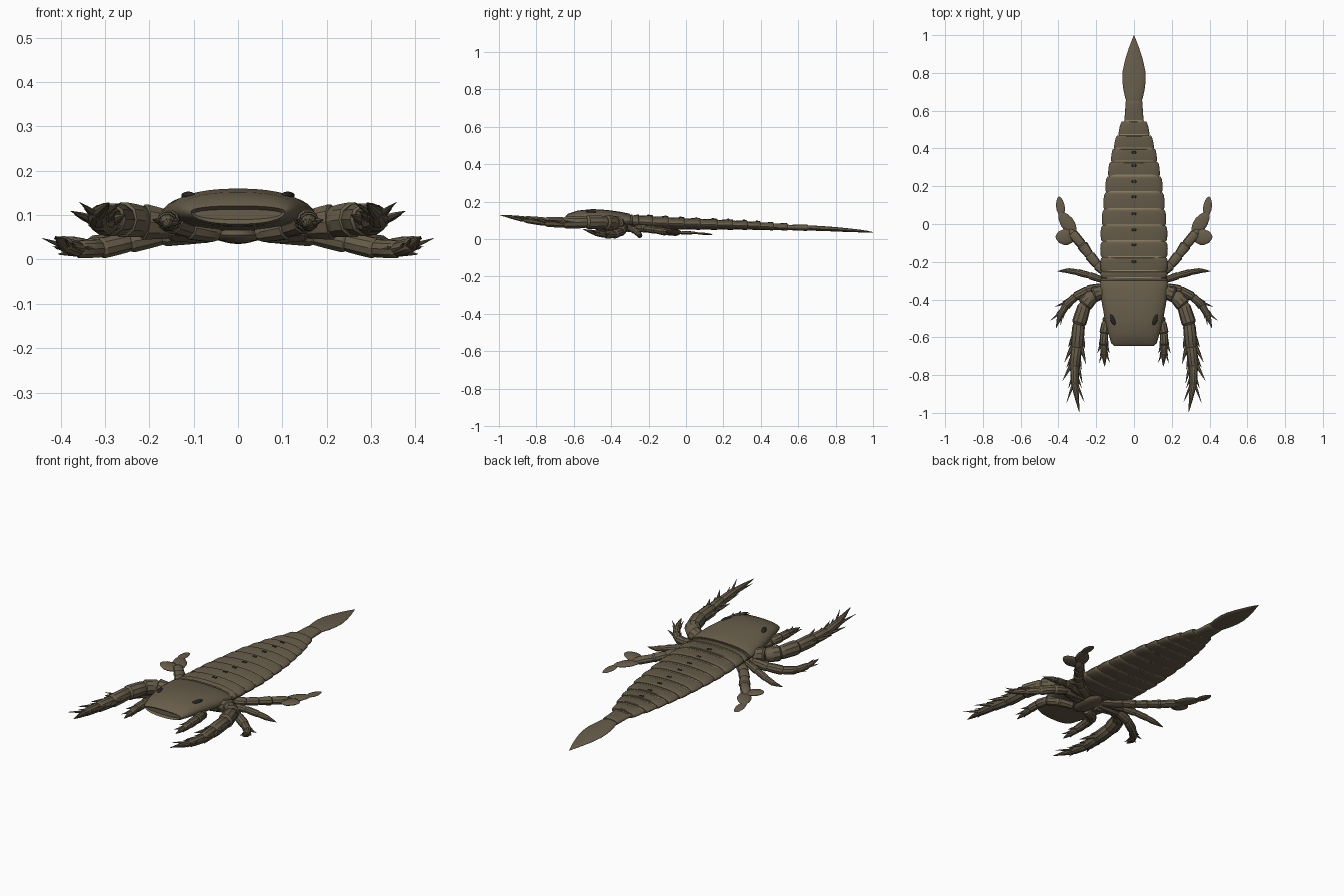
import bpy, bmesh, math
from mathutils import Vector, Matrix

if "Cube" in bpy.data.objects:
    bpy.data.objects.remove(bpy.data.objects["Cube"])


def material(name, rgb):
    m = bpy.data.materials.new(name)
    m.diffuse_color = (*rgb, 1)
    m.use_nodes = True
    m.node_tree.nodes["Principled BSDF"].inputs["Base Color"].default_value = m.diffuse_color
    return m


SHELL = material("shell", (0.135, 0.108, 0.068))
PALE = material("joint skin", (0.27, 0.22, 0.13))
DARK = material("dark", (0.02, 0.019, 0.017))


def finish(name, bm, mat, mirror=False, angle=35):
    bmesh.ops.recalc_face_normals(bm, faces=bm.faces)
    me = bpy.data.meshes.new(name)
    bm.to_mesh(me)
    bm.free()
    me.materials.append(mat)
    ob = bpy.data.objects.new(name, me)
    bpy.context.collection.objects.link(ob)
    if mirror:
        ob.modifiers.new("mirror", 'MIRROR')
    bpy.ops.object.select_all(action='DESELECT')
    bpy.context.view_layer.objects.active = ob
    ob.select_set(True)
    bpy.ops.object.shade_smooth_by_angle(angle=math.radians(angle))
    return ob


def loft(bm, rings):
    loops = [[bm.verts.new(p) for p in r] for r in rings]
    n = len(loops[0])
    for a, b in zip(loops, loops[1:]):
        for i in range(n):
            bm.faces.new((a[i], a[(i + 1) % n], b[(i + 1) % n], b[i]))
    bm.faces.new(loops[0])
    bm.faces.new(loops[-1])


def body_ring(y, hw, top, edge, bot, n=32, e=0.9):
    # flattened cross-section: domed back, shallower belly
    pts = []
    for i in range(n):
        a = 2 * math.pi * i / n
        c, s = math.cos(a), math.sin(a)
        x = hw * math.copysign(abs(c) ** e, c)
        h = (top - edge) if s > 0 else (edge - bot)
        pts.append((x, y, edge + h * math.copysign(abs(s) ** e, s)))
    return pts


def interp(y, table):
    for a, b in zip(table, table[1:]):
        if y <= b[0]:
            t = max(0, (y - a[0]) / (b[0] - a[0]))
            return [u + (v - u) * t for u, v in zip(a[1:], b[1:])]
    return table[-1][1:]


def tube(bm, p, q, prof, flat=1.0, n=10):
    # lathe-like limb piece from p to q; prof = (fraction, radius)
    p, q = Vector(p), Vector(q)
    d = q - p
    u = d.cross(Vector((0, 0, 1))).normalized()
    w = u.cross(d).normalized()
    loft(bm, [[p + d * t + u * r * math.cos(2 * math.pi * i / n)
               + w * r * flat * math.sin(2 * math.pi * i / n) for i in range(n)]
              for t, r in prof])


def spine(bm, p, d, r):
    tube(bm, p, Vector(p) + d, [(0, r), (0.5, r * 0.65), (1, 0.0006)], n=6)


def leg(name, pts, radii, spines_from=99, length=0.08, flat=1.0):
    bm = bmesh.new()
    pts = [Vector(p) for p in pts]
    for i in range(len(pts) - 1):
        p, q, r0, r1 = pts[i], pts[i + 1], radii[i], radii[i + 1]
        d = (q - p).normalized()
        if i == len(pts) - 2:
            tube(bm, p, q, [(-.05, r0 * .7), (.1, r0 * .9), (.5, r0 * .6), (1, .001)], flat)
        else:
            tube(bm, p, q, [(-.08, r0 * .7), (.1, r0 * .95), (.5, (r0 + r1) * .52),
                            (.92, r1 * 1.1), (1.04, r1 * .85)], flat)
        if spines_from <= i < len(pts) - 2:
            side = d.cross(Vector((0, 0, 1))).normalized()
            for s in (-1, 1):
                for t, k in ((.95, 1), (.55, .65)):
                    o = p.lerp(q, t) + side * s * r1 * .7
                    v = (d + side * s * .38 + Vector((0, 0, .15))).normalized()
                    spine(bm, o, v * length * k, r1 * .4)
    return finish(name, bm, SHELL, True, 30)


# head shield
bm = bmesh.new()
loft(bm, [body_ring(*r) for r in (
    (-.635, .098, .113, .104, .09), (-.645, .106, .121, .108, .08),
    (-.632, .12, .134, .11, .076), (-.58, .136, .152, .11, .073),
    (-.5, .155, .16, .107, .07), (-.42, .17, .155, .102, .065),
    (-.35, .177, .145, .098, .062), (-.305, .179, .136, .095, .06),
    (-.298, .174, .132, .095, .062))])
finish("head_shield", bm, SHELL)

# body outline: y, half width, top z, edge z, bottom z
BODY = [(-.31, .174, .13, .093, .057), (-.2, .178, .124, .088, .053), (-.05, .175, .114, .082, .051),
        (.08, .163, .108, .078, .05), (.2, .149, .103, .075, .05), (.3, .13, .097, .072, .05),
        (.4, .108, .09, .068, .048), (.5, .074, .083, .064, .047), (.56, .047, .077, .062, .046),
        (.66, .043, .072, .058, .044)]
EDGES = [-.302, -.285, -.25, -.175, -.09, -.005, .08, .17, .255, .33, .40, .47, .545, .655]
skin = bmesh.new()
for k, (y0, y1) in enumerate(zip(EDGES, EDGES[1:])):
    L = y1 - y0
    bm = bmesh.new()
    rings = []
    for t, sw, dz in ((.0, .97, -.004), (.12, 1.0, -.002), (.55, 1.01, .001),
                      (.8, 1.0, .003), (.92, .975, .003), (.97, .94, 0)):
        y = y0 + L * t
        hw, top, ed, bot = interp(y0 + L * t * .6, BODY)
        rings.append(body_ring(y, hw * sw, top + dz, ed, bot - dz * .5))
    loft(bm, rings)
    finish(f"body_segment_{k + 1}", bm, SHELL)
    # pale skin showing in the joint
    hw, top, ed, bot = interp(y1, BODY)
    loft(skin, [body_ring(y1 + o, hw * .955, top - .002, ed, bot + .001) for o in (-.008, .006)])
finish("joint_skin", skin, PALE)

# tail spike
bm = bmesh.new()
loft(bm, [body_ring(y, hw, z + h, z, z - h * .8, 24, 1.1) for y, hw, z, h in (
    (.65, .041, .058, .014), (.665, .046, .058, .015), (.71, .056, .055, .015),
    (.76, .062, .053, .014), (.81, .060, .050, .013), (.87, .047, .046, .011),
    (.93, .028, .042, .008), (.975, .011, .039, .004), (1.0, .001, .036, .001))])
finish("tail_spike", bm, SHELL)

# paired knobs along the back
bm = bmesh.new()
for y in (-.2, -.11, -.03, .055, .145, .225, .31, .38):
    top = interp(y - .02, BODY)[1]
    bmesh.ops.create_uvsphere(bm, u_segments=8, v_segments=6, radius=.007,
                              matrix=Matrix.Translation((.007, y, top + .002)) @ Matrix.Diagonal((.8, 1.1, .6, 1)))
finish("back_knobs", bm, DARK, True)

# eyes
bm = bmesh.new()
bmesh.ops.create_uvsphere(bm, u_segments=16, v_segments=10, radius=1,
                          matrix=Matrix.Translation((.112, -.508, .144)) @ Matrix.Rotation(math.radians(-22), 4, 'Z')
                          @ Matrix.Diagonal((.012, .03, .009, 1)))
finish("eyes", bm, DARK, True)

# mouth plate under the head
bm = bmesh.new()
bmesh.ops.create_uvsphere(bm, u_segments=16, v_segments=10, radius=1,
                          matrix=Matrix.Translation((0, -.37, .055)) @ Matrix.Diagonal((.05, .1, .02, 1)))
finish("mouth_plate", bm, SHELL)

# walking and grasping legs
leg("small_front_leg", [(.05, -.44, .06), (.11, -.47, .072), (.148, -.52, .085), (.158, -.58, .088),
                        (.16, -.64, .085), (.158, -.69, .08), (.155, -.755, .075)],
    [.024, .025, .024, .023, .02, .015, .009], 3, .05)
leg("large_leg", [(.06, -.37, .062), (.15, -.355, .078), (.215, -.375, .085), (.262, -.43, .09),
                  (.292, -.53, .09), (.303, -.65, .088), (.315, -.75, .092), (.312, -.86, .105),
                  (.29, -.995, .128)],
    [.03, .034, .038, .037, .035, .031, .025, .018, .012], 4, .1)
leg("curved_leg", [(.06, -.345, .058), (.17, -.335, .055), (.245, -.35, .04), (.31, -.385, .025),
                   (.36, -.43, .023), (.392, -.485, .033), (.412, -.55, .052)],
    [.022, .024, .024, .022, .019, .015, .011], 3, .055)
leg("thin_leg", [(.06, -.32, .058), (.17, -.295, .056), (.235, -.272, .046), (.30, -.255, .03),
                 (.35, -.247, .018), (.405, -.25, .012)], [.018, .018, .018, .016, .013, .01])

# swimming leg with paddle plates
leg("swimming_leg", [(.06, -.31, .058), (.14, -.26, .06), (.195, -.215, .055), (.235, -.165, .048),
                     (.275, -.11, .04), (.325, -.05, .035), (.345, -.02, .033)],
    [.026, .028, .026, .025, .027, .024, .018], flat=.75)
bm = bmesh.new()
LEAF = [(0, .3), (.12, .7), (.35, .97), (.55, 1), (.8, .75), (.94, .4), (1, .05)]
for p, q, r in (((.315, -.07, .032), (.415, -.068, .048), .042),
                ((.315, -.05, .033), (.392, .062, .033), .036),
                ((.382, .04, .032), (.397, .145, .024), .023)):
    tube(bm, p, q, [(t, w * r) for t, w in LEAF], .26, 14)
finish("paddle_plates", bm, SHELL, True)
